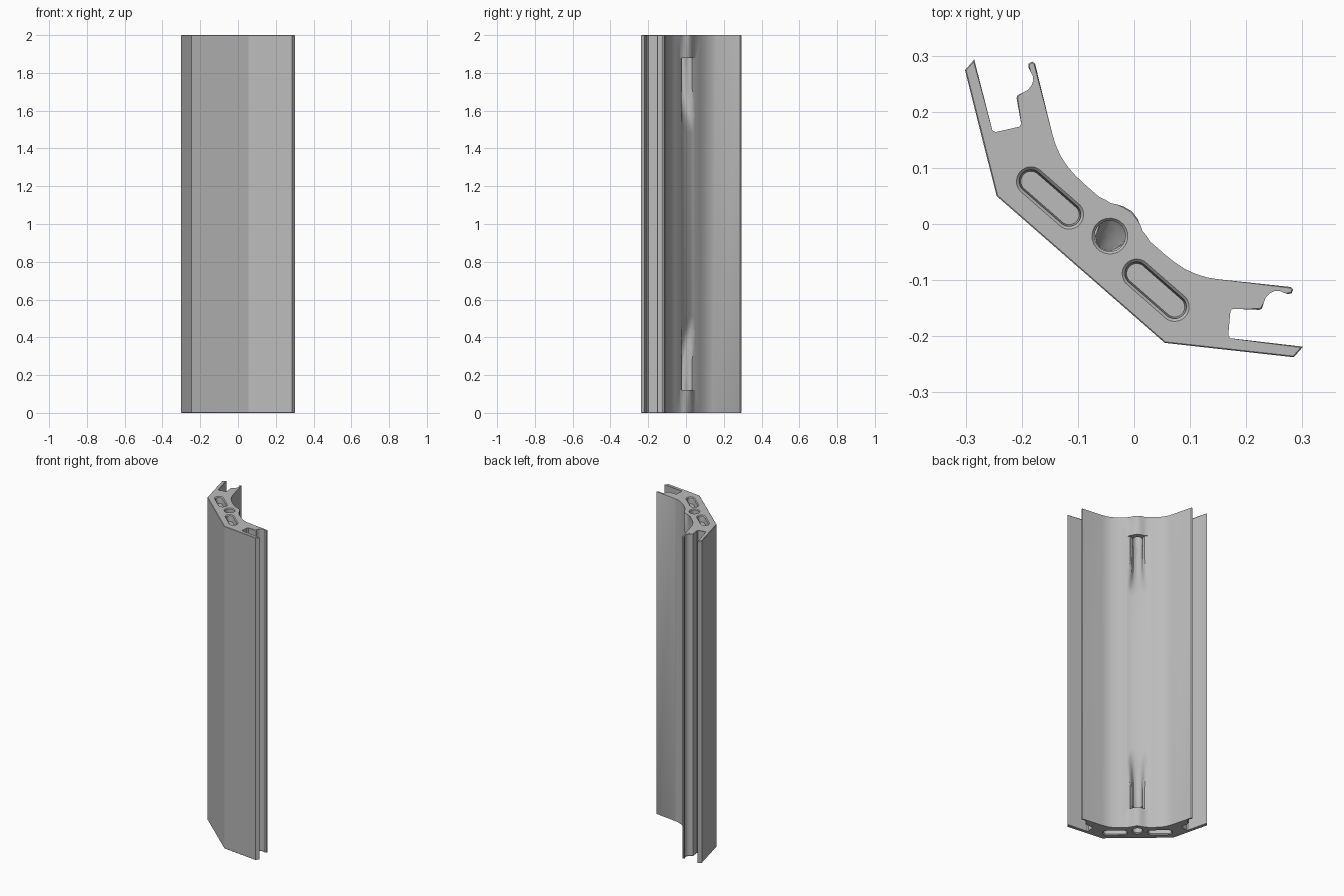
import bpy, bmesh, math
from mathutils import Matrix

cube = bpy.data.objects.get("Cube")
if cube:
    bpy.data.objects.remove(cube, do_unlink=True)

HEIGHT = 2.0
# Local frame: x along the flat front face, y towards the grooved back
PLACE = Matrix.Translation((-0.095, -0.081, 0)) @ Matrix.Rotation(math.radians(-41.13), 4, "Z")

grey = bpy.data.materials.new("satin grey")
grey.use_nodes = True
grey.diffuse_color = (0.5, 0.5, 0.5, 1)
grey.node_tree.nodes["Principled BSDF"].inputs["Base Color"].default_value = (0.5, 0.5, 0.5, 1)


def loft(name, sections, chamfer=0):
    """Join (z, outline) sections into a closed solid."""
    bm = bmesh.new()
    rings = [[bm.verts.new((x, y, z)) for x, y in outline] for z, outline in sections]
    n = len(rings[0])
    for low, high in zip(rings, rings[1:]):
        for i in range(n):
            j = (i + 1) % n
            bm.faces.new((low[i], low[j], high[j], high[i]))
    caps = [bm.faces.new(rings[0][::-1]), bm.faces.new(rings[-1])]
    if chamfer:
        edges = [e for f in caps for e in f.edges]
        bmesh.ops.bevel(bm, geom=edges, offset=chamfer, segments=1, affect="EDGES")
    bmesh.ops.recalc_face_normals(bm, faces=bm.faces)
    bm.transform(PLACE)
    mesh = bpy.data.meshes.new(name)
    bm.to_mesh(mesh)
    bm.free()
    mesh.materials.append(grey)
    obj = bpy.data.objects.new(name, mesh)
    bpy.context.collection.objects.link(obj)
    return obj


def mirrored(half):
    """Complete a half outline that ends on the centre line."""
    return half + [(-x, y) for x, y in reversed(half) if x > 0]


def capsule(x0, x1, y, r, steps=12):
    """Rounded slot outline, a circle when both ends meet."""
    pts = []
    for cx, start in ((x1, -90), (x0, 90)):
        for i in range(steps):
            a = math.radians(start + 180 * (i + 0.5) / steps)
            pts.append((cx + r * math.cos(a), y + r * math.sin(a)))
    return pts


def cut(body, cutter):
    mod = body.modifiers.new(cutter.name, "BOOLEAN")
    mod.operation = "DIFFERENCE"
    mod.solver = "EXACT"
    mod.object = cutter
    bpy.context.view_layer.objects.active = body
    bpy.ops.object.modifier_apply(modifier=mod.name)
    bpy.data.objects.remove(cutter, do_unlink=True)


# Extruded rail: front flat, outer fin, clip hook, concave back, centre ridge
half = [(0.199, 0), (0.389, 0.132), (0.389, 0.157), (0.282, 0.081), (0.274, 0.083),
        (0.247, 0.120), (0.249, 0.127), (0.287, 0.155), (0.289, 0.160),
        (0.283, 0.169), (0.279, 0.179), (0.280, 0.191), (0.284, 0.200), (0.291, 0.206),
        (0.300, 0.209), (0.307, 0.210), (0.311, 0.215), (0.309, 0.222), (0.303, 0.223),
        (0.196, 0.148), (0.180, 0.138), (0.160, 0.129), (0.140, 0.123), (0.118, 0.120),
        (0.100, 0.119), (0.060, 0.119), (0.048, 0.1205), (0.038, 0.124),
        (0.027, 0.130), (0.015, 0.135), (0, 0.138)]
rail = loft("rail", [(0, mirrored(half)), (HEIGHT, mirrored(half))], chamfer=0.002)

# Centre ridge is kept only near the two ends
flat = [(-0.095, 0.1196), (0, 0.118), (0.095, 0.1196), (0.095, 0.2), (-0.095, 0.2)]
cut(rail, loft("ridge_cutter", [(0.12, flat), (HEIGHT - 0.12, flat)]))


def channel(floor, spread):
    """Flared channel section; spread 0 is a round bore, 1 is a wide fan."""
    lip, mouth = 0.122, 0.2
    pts = [(0.078, mouth), (0.078, lip)]
    for x, fan, t in ((0.040, 0.065, 0.88), (0.029, 0.052, 0.68), (0.027, 0.040, 0.42),
                      (0.019, 0.027, 0.14), (0.010, 0.014, 0.04), (0, 0, 0)):
        pts.append((x + (fan - x) * spread, floor + (lip - floor) * t))
    return mirrored(pts)


ramp = [(0.12, 0.051, 0), (0.22, 0.054, 0), (0.30, 0.063, 0.1),
        (0.37, 0.078, 0.3), (0.44, 0.098, 0.65), (0.52, 0.120, 1)]

for top in (False, True):
    def level(z):
        return HEIGHT - z if top else z

    # Ramped cord channel and the bore that leads to it
    cut(rail, loft("channel_cutter", [(level(z), channel(f, s)) for z, f, s in ramp]))
    bore = [(-0.01, 0.032), (0, 0.032), (0.005, 0.0275), (0.16, 0.0275)]
    cut(rail, loft("bore_cutter", [(level(z), capsule(0, 0, 0.079, r)) for z, r in bore]))
    # Shallow rounded pockets either side
    for x0, x1 in ((0.08, 0.17), (-0.17, -0.08)):
        pocket = [(-0.01, 0.026), (0, 0.026), (0.005, 0.021), (0.04, 0.018)]
        cut(rail, loft("pocket_cutter", [(level(z), capsule(x0, x1, 0.06, r)) for z, r in pocket]))

bpy.ops.object.select_all(action="DESELECT")
rail.select_set(True)
bpy.context.view_layer.objects.active = rail
bpy.ops.object.shade_smooth_by_angle(angle=math.radians(28))
